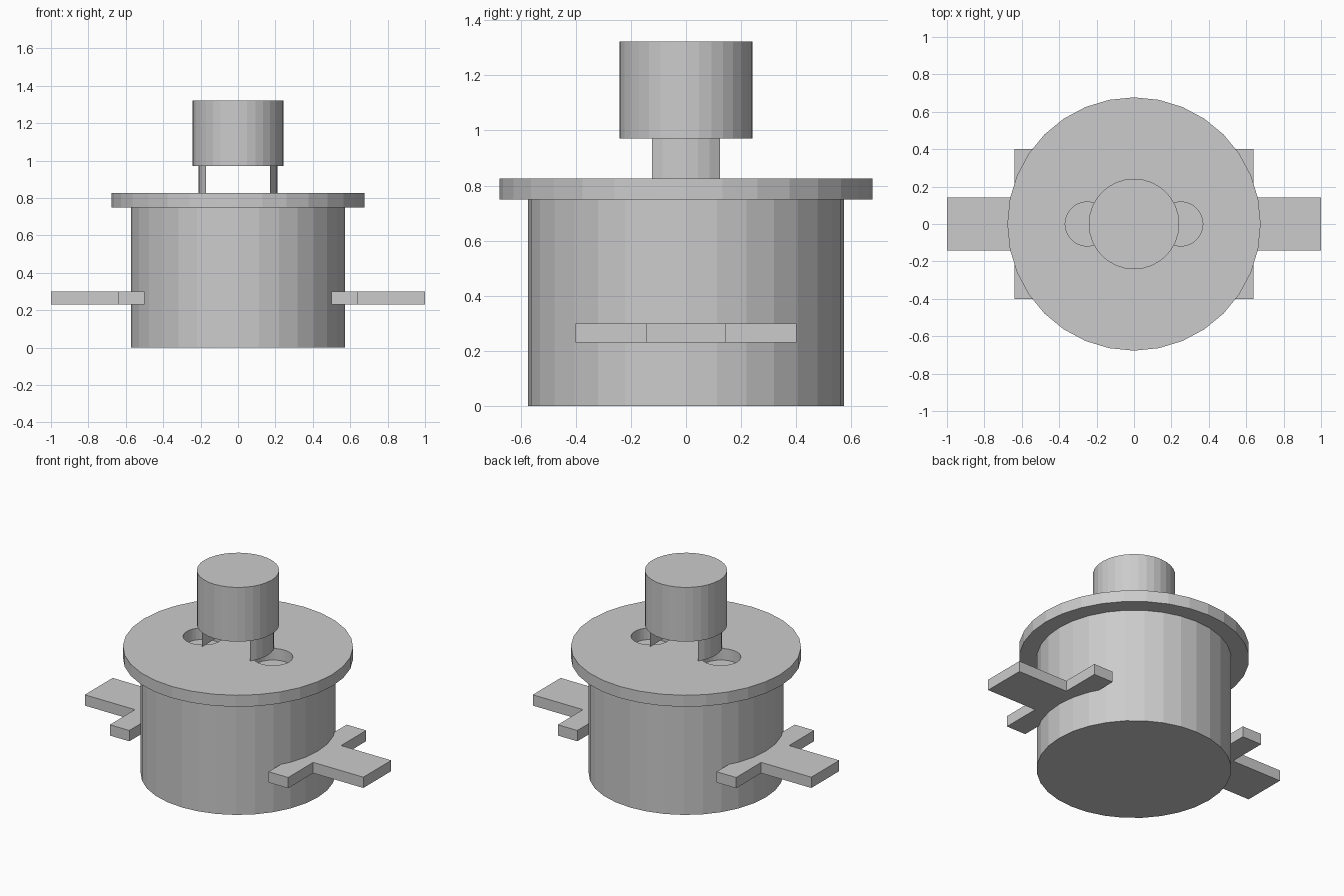
import bpy, bmesh
from math import sin, cos, pi, acos

if "Cube" in bpy.data.objects:
    bpy.data.objects.remove(bpy.data.objects["Cube"])


def cylinder(name, r, z0, z1, x=0, sides=32):
    bpy.ops.mesh.primitive_cylinder_add(vertices=sides, radius=r, depth=z1 - z0,
                                        location=(x, 0, (z0 + z1) / 2))
    ob = bpy.context.object
    ob.name = name
    return ob


def mirrored_prism(name, outline, z0, z1):
    """Extrude an xy outline upward and mirror it across x."""
    bm = bmesh.new()
    face = bm.faces.new([bm.verts.new((x, y, z0)) for x, y in outline])
    top = bmesh.ops.extrude_face_region(bm, geom=[face])["geom"]
    bmesh.ops.translate(bm, vec=(0, 0, z1 - z0),
                        verts=[v for v in top if isinstance(v, bmesh.types.BMVert)])
    bmesh.ops.recalc_face_normals(bm, faces=bm.faces)
    me = bpy.data.meshes.new(name)
    bm.to_mesh(me)
    bm.free()
    ob = bpy.data.objects.new(name, me)
    bpy.context.collection.objects.link(ob)
    ob.modifiers.new("mirror", 'MIRROR')
    return ob


# Main drum, flange lid and top knob
cylinder("drum", 0.573, 0, 0.75)
lid = cylinder("flange_lid", 0.677, 0.75, 0.825)
cylinder("knob", 0.242, 0.97, 1.322)

# Two round holes through the lid, drum top forms their floor
for side, x in (("left", -0.25), ("right", 0.25)):
    cutter = cylinder("hole_cutter_" + side, 0.118, 0.70, 0.90, x)
    cutter.hide_render = True
    cutter.hide_viewport = False
    cutter.display_type = 'WIRE'
    mod = lid.modifiers.new("hole_" + side, 'BOOLEAN')
    mod.operation = 'DIFFERENCE'
    mod.solver = 'EXACT'
    mod.object = cutter

    # Apply so that the cutter can be removed
    bpy.context.view_layer.objects.active = lid
    bpy.ops.object.modifier_apply(modifier=mod.name)
    bpy.data.objects.remove(cutter)

# Knob legs: circular segments, flat on the inside
r, flat = 0.212, 0.172
half = acos(flat / r)
arc = [-half + 2 * half * i / 6 for i in range(7)]
mirrored_prism("knob_legs", [(r * cos(a), r * sin(a)) for a in arc], 0.825, 0.97)

# T-shaped side brackets
upper = [(0.5, 0.4), (0.64, 0.4), (0.64, 0.143), (1.0, 0.143)]
lower = [(x, -y) for x, y in reversed(upper)]
mirrored_prism("side_brackets", upper + lower, 0.23, 0.30)
